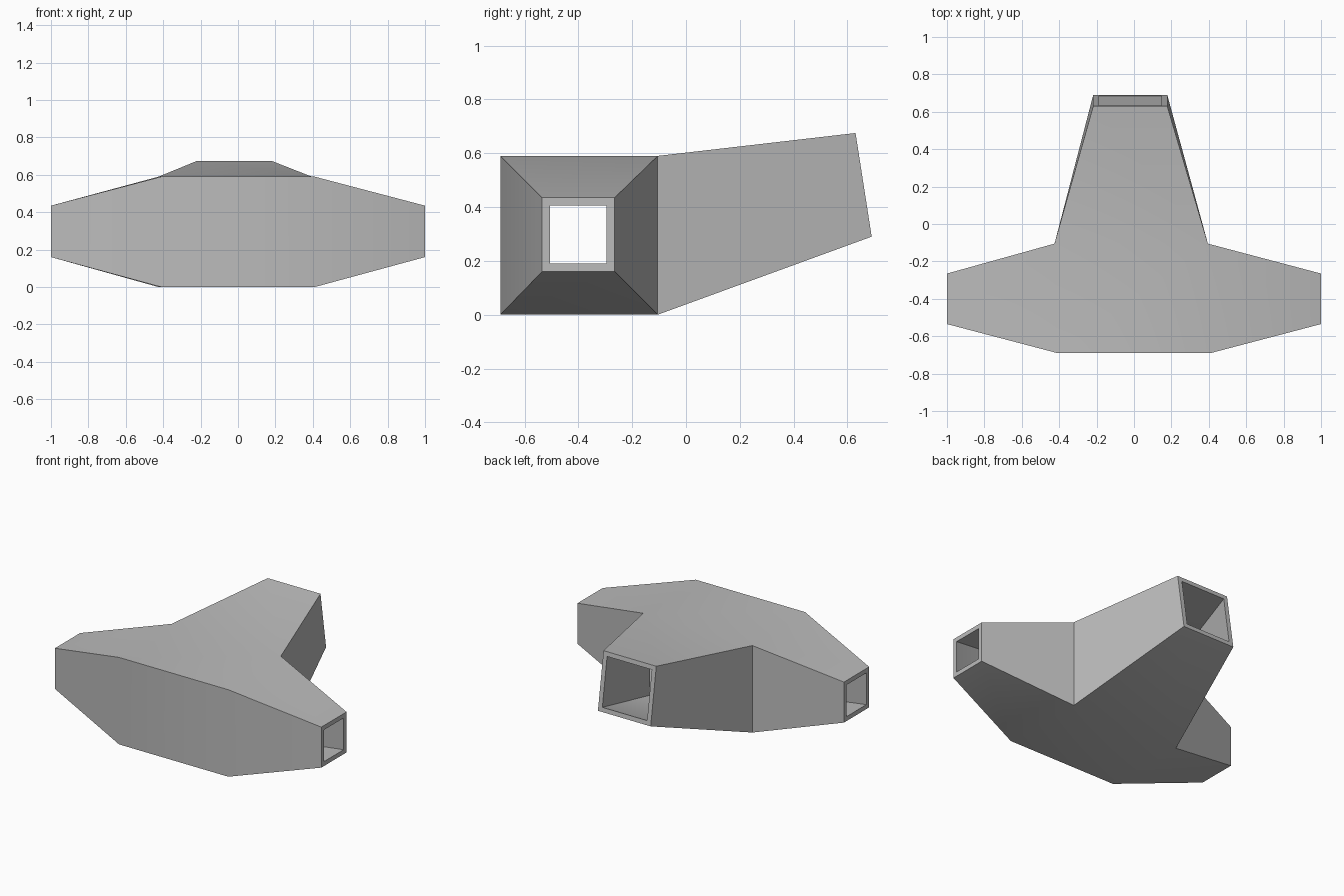
import bpy
import bmesh
import math
from mathutils import Vector

cube = bpy.data.objects.get("Cube")
if cube:
    bpy.data.objects.remove(cube, do_unlink=True)

WALL = 0.03

grey = bpy.data.materials.new("plain grey")
grey.use_nodes = True
colour = (0.5, 0.5, 0.5, 1)
grey.diffuse_color = colour
grey.node_tree.nodes["Principled BSDF"].inputs["Base Color"].default_value = colour


def shell(bm, t, inside):
    """One skin of the fitting, inset by t; returns its three open end loops."""
    def ring(points):
        return [bm.verts.new(p) for p in points]

    # central hub corners: bottom four, then top four
    hub = {}
    for top, z in ((0, t), (1, 0.59 - t)):
        for back in (0, 1):
            for side in (-1, 1):
                y = -0.105 - t if back else -0.69 + t
                x = side * (0.41 - t) - (0.015 if back else 0)
                hub[side, back, top] = bm.verts.new((x, y, z))

    faces, ends = [], []

    def sleeve(corners, end):
        for i in range(4):
            j = (i + 1) % 4
            faces.append(bm.faces.new((corners[i], corners[j], end[j], end[i])))
        ends.append(end)

    order = ((0, 0), (1, 0), (1, 1), (0, 1))
    # two tapered side arms
    for side in (-1, 1):
        end = ring([(side, -0.265 - t if b else -0.535 + t,
                     0.435 - t if h else 0.16 + t) for b, h in order])
        sleeve([hub[side, b, h] for b, h in order], end)

    # raised rear spout with a tilted mouth
    low, high = Vector((0, 0.69, 0.29)), Vector((0, 0.63, 0.675))
    up = (high - low).normalized() * t
    end = []
    for a, h in order:
        x = 0.178 - t if a else -0.218 + t
        p = high - up if h else low + up
        end.append(bm.verts.new((x, p.y, p.z)))
    sleeve([hub[1 if a else -1, 1, h] for a, h in order], end)

    # hub front, floor and roof
    front = [hub[s, 0, h] for s, h in ((-1, 0), (1, 0), (1, 1), (-1, 1))]
    faces.append(bm.faces.new(front))
    for h in (0, 1):
        faces.append(bm.faces.new([hub[s, b, h] for s, b in
                                   ((-1, 0), (1, 0), (1, 1), (-1, 1))]))
    bmesh.ops.recalc_face_normals(bm, faces=faces)
    # the open skin must face away from the hub centre
    bm.normal_update()
    face = faces[-1]
    if (face.normal.z > 0) == inside:
        bmesh.ops.reverse_faces(bm, faces=faces)
    return ends


# hollow three-way fitting: outer skin, inner skin, flat rims
bm = bmesh.new()
outer = shell(bm, 0, False)
inner = shell(bm, WALL, True)
for a, b in zip(outer, inner):
    for i in range(4):
        j = (i + 1) % 4
        bm.faces.new((a[i], a[j], b[j], b[i]))
bmesh.ops.recalc_face_normals(bm, faces=bm.faces[:])
mesh = bpy.data.meshes.new("pipe_junction")
bm.to_mesh(mesh)
bm.free()
mesh.materials.append(grey)
obj = bpy.data.objects.new("pipe_junction", mesh)
bpy.context.collection.objects.link(obj)

# soften the shallow bends, keep the box edges crisp
bpy.ops.object.select_all(action='DESELECT')
obj.select_set(True)
bpy.context.view_layer.objects.active = obj
bpy.ops.object.shade_smooth_by_angle(angle=math.radians(30))
